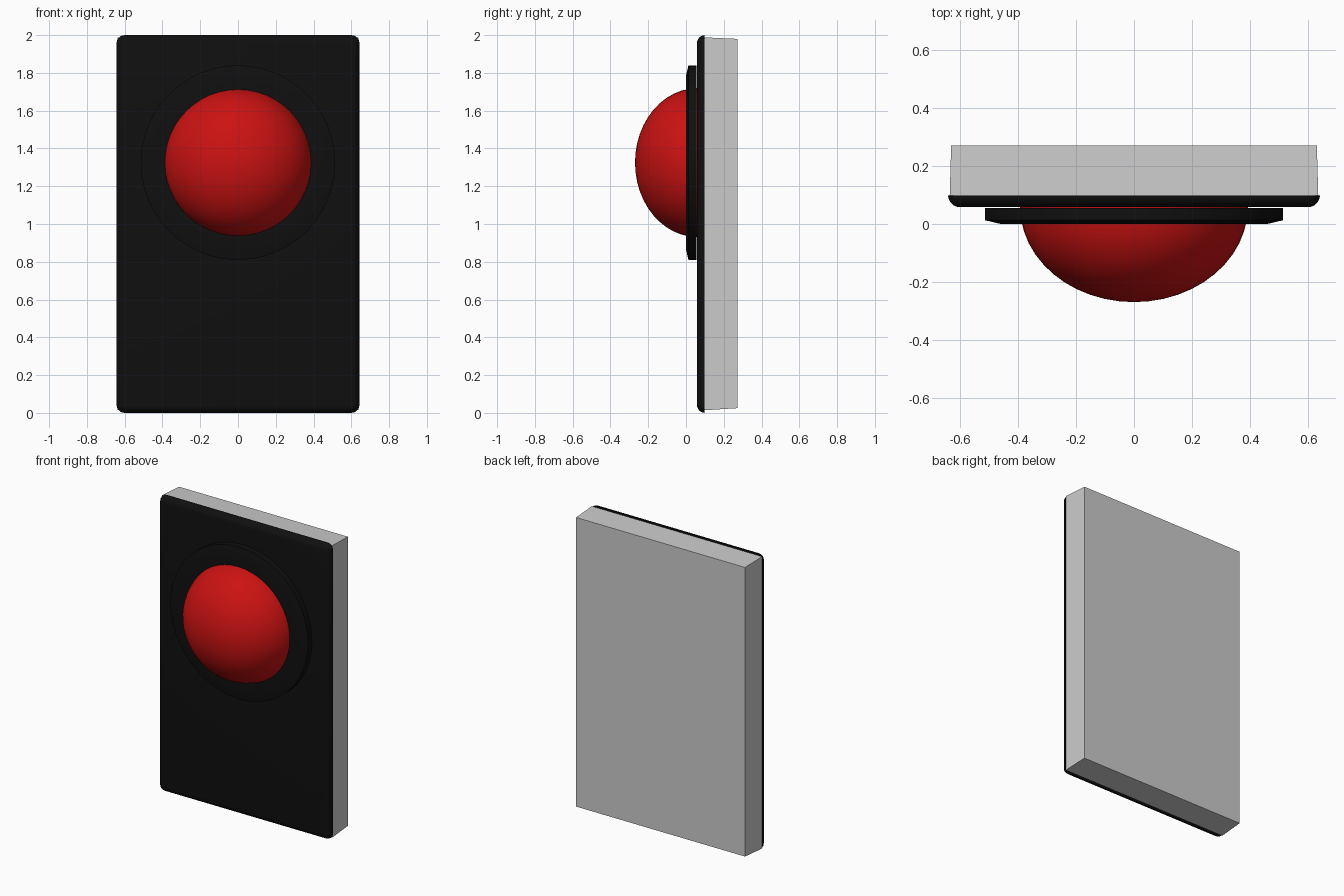
import bpy, bmesh, math
from mathutils import Vector, Matrix

if "Cube" in bpy.data.objects:
    bpy.data.objects.remove(bpy.data.objects["Cube"])

CENTRE_Z = 1.325   # height of the dome axis


def material(name, rgb):
    m = bpy.data.materials.new(name)
    m.diffuse_color = (*rgb, 1)
    m.use_nodes = True
    m.node_tree.nodes["Principled BSDF"].inputs["Base Color"].default_value = m.diffuse_color
    return m


black = material("black plastic", (0.005, 0.005, 0.005))
red = material("red plastic", (0.6, 0.006, 0.006))
grey = material("light grey", (0.6, 0.6, 0.6))


def finish(name, bm, mat, smooth=True):
    bmesh.ops.recalc_face_normals(bm, faces=bm.faces[:])
    me = bpy.data.meshes.new(name)
    bm.to_mesh(me)
    bm.free()
    ob = bpy.data.objects.new(name, me)
    bpy.context.collection.objects.link(ob)
    me.materials.append(mat)
    if smooth:
        bpy.ops.object.select_all(action='DESELECT')
        ob.select_set(True)
        bpy.context.view_layer.objects.active = ob
        bpy.ops.object.shade_smooth_by_angle(angle=math.radians(30))
    return ob


def box(x, y0, y1, z0, z1):
    bm = bmesh.new()
    bmesh.ops.create_cube(bm, size=1)
    for v in bm.verts:
        v.co = ((x if v.co.x > 0 else -x),
                (y1 if v.co.y > 0 else y0),
                (z1 if v.co.z > 0 else z0))
    return bm


def lathe(name, profile, mat, closed, steps=48):
    """Spin (radius, y) points round the dome axis."""
    bm = bmesh.new()
    vs = [bm.verts.new((r, y, CENTRE_Z)) for r, y in profile]
    edges = [bm.edges.new(p) for p in zip(vs, vs[1:])]
    if closed:
        edges.append(bm.edges.new((vs[-1], vs[0])))
    bmesh.ops.spin(bm, geom=vs + edges, cent=(0, 0, CENTRE_Z), axis=(0, 1, 0),
                   angle=math.tau, steps=steps)
    bmesh.ops.remove_doubles(bm, verts=bm.verts[:], dist=1e-4)
    return finish(name, bm, mat)


# Front plate: rounded block sliced flat at the back
bm = box(0.643, 0.058, 0.30, 0, 2)
bmesh.ops.bevel(bm, geom=bm.edges[:], offset=0.042, segments=5, profile=0.5,
                affect='EDGES')
cut = bmesh.ops.bisect_plane(bm, geom=bm.verts[:] + bm.edges[:] + bm.faces[:],
                             plane_co=(0, 0.098, 0), plane_no=(0, 1, 0),
                             clear_outer=True)
bmesh.ops.holes_fill(bm, edges=[e for e in bm.edges if e.is_boundary])
finish("front_plate", bm, black)

# Backing box: slightly tapered towards the rear
bm = box(0.637, 0.098, 0.272, 0.014, 1.988)
for v in bm.verts:
    if v.co.y > 0.2:
        v.co.x *= 0.632 / 0.637
        v.co.z = 1.98 if v.co.z > 1 else 0.025
finish("backing_box", bm, grey, smooth=False)

# Collar around the dome, chamfered on its front rim
lathe("collar", [(0.387, 0.055), (0.515, 0.055), (0.515, 0.013),
                 (0.46, 0.0), (0.387, 0.0)], black, closed=True)

# Flattened dome
n = 12
dome = [(0.394 * math.cos(a), 0.06 - 0.33 * math.sin(a))
        for a in (math.pi / 2 * i / n for i in range(n + 1))]
dome[-1] = (0.0, -0.27)
lathe("dome", dome, red, closed=False)
